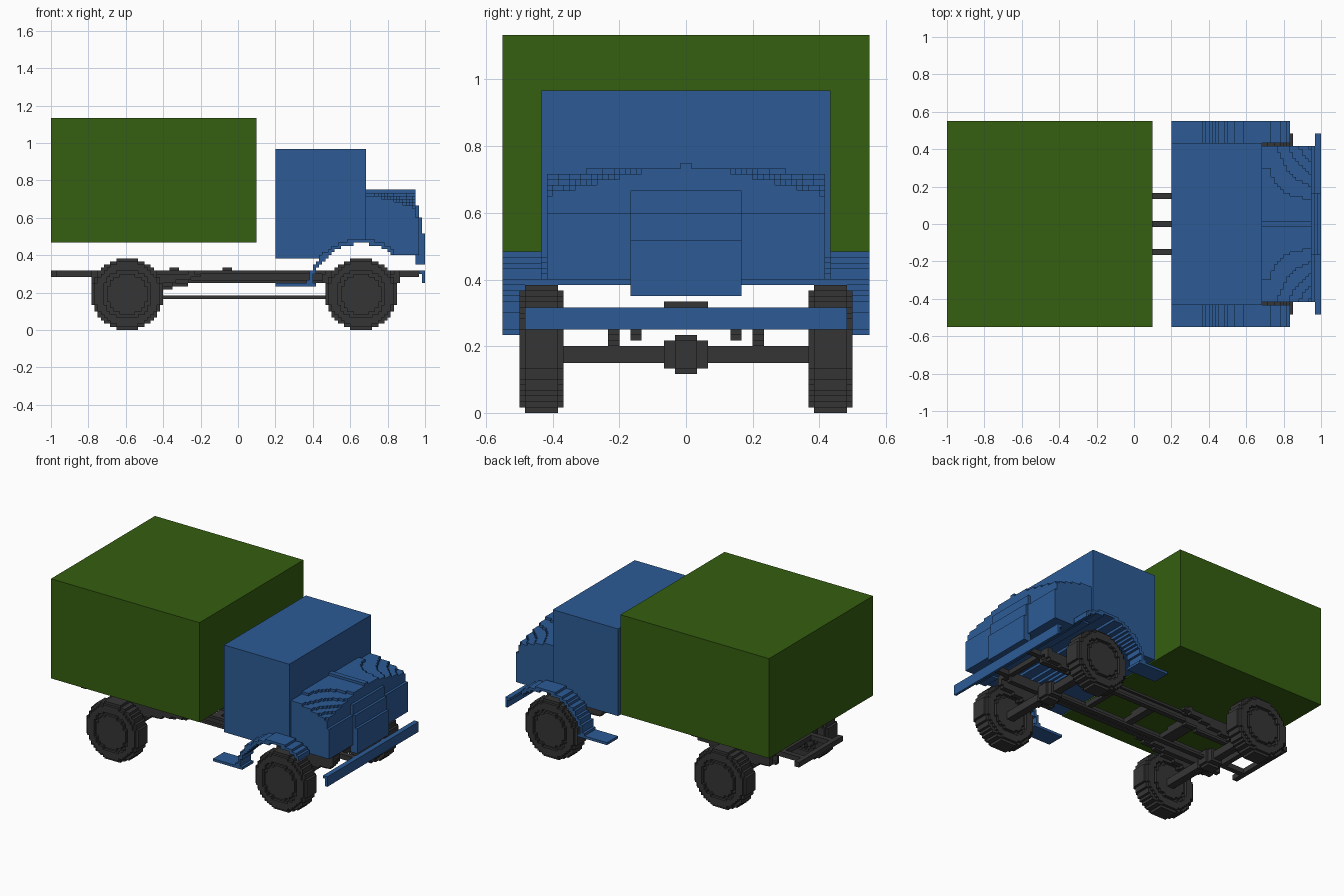
import bpy, bmesh
from math import hypot
from mathutils import Vector

U = 1 / 60  # one grid cell
if "Cube" in bpy.data.objects:
    bpy.data.objects.remove(bpy.data.objects["Cube"])


def material(name, rgb):
    m = bpy.data.materials.new(name)
    m.use_nodes = True
    m.diffuse_color = (*rgb, 1)
    m.node_tree.nodes["Principled BSDF"].inputs["Base Color"].default_value = (*rgb, 1)
    return m


BLUE = material("cab blue", (0.026, 0.105, 0.305))
GREEN = material("canvas green", (0.035, 0.112, 0.005))
GREY = material("dark grey", (0.036, 0.036, 0.036))


def finish(name, bm, mat):
    bmesh.ops.recalc_face_normals(bm, faces=bm.faces)
    me = bpy.data.meshes.new(name)
    bm.to_mesh(me)
    bm.free()
    me.materials.append(mat)
    ob = bpy.data.objects.new(name, me)
    bpy.context.scene.collection.objects.link(ob)
    return ob


def box(name, mat, x, y, z):
    """Box from (low, high) ranges in grid cells."""
    bm = bmesh.new()
    bmesh.ops.create_cube(bm, size=1)
    for v in bm.verts:
        v.co = Vector([(r[0] if c < 0 else r[1]) * U for c, r in zip(v.co, (x, y, z))])
    return finish(name, bm, mat)


def cells(name, mat, x, y, z, inside):
    """Stepped solid: outer skin of all cells whose centre passes the rule."""
    full = {(i, j, k) for i in range(*x) for j in range(*y) for k in range(*z)
            if inside(i + .5, j + .5, k + .5)}
    bm = bmesh.new()
    verts = {}

    def corner(p):
        if p not in verts:
            verts[p] = bm.verts.new(Vector(p) * U)
        return verts[p]

    for c in full:
        for axis in range(3):
            for side in (0, 1):
                n = list(c)
                n[axis] += 2 * side - 1
                if tuple(n) in full:
                    continue
                a, b = (axis + 1) % 3, (axis + 2) % 3
                quad = []
                for da, db in ((0, 0), (1, 0), (1, 1), (0, 1)):
                    p = list(c)
                    p[axis] += side
                    p[a] += da
                    p[b] += db
                    quad.append(corner(tuple(p)))
                bm.faces.new(quad if side else quad[::-1])
    bmesh.ops.dissolve_limit(bm, angle_limit=0.01, verts=bm.verts, edges=bm.edges)
    return finish(name, bm, mat)


REAR, FRONT, AXLE_Z = -35.5, 39.5, 11.5


def arch(x, z):
    return hypot(x - FRONT, z - AXLE_Z)


# Cargo box
box("cargo_box", GREEN, (-60, 6), (-33, 33), (28, 68))

# Cab, cut by the wheel arch
cells("cab", BLUE, (12, 41), (-26, 26), (23, 58), lambda x, y, z: arch(x, z) > 16.2)


# Bonnet, falling away towards its front corners, with a stepped nose
def bonnet(x, y, z):
    y = abs(y)
    if arch(x, z) < 16.2:
        return False
    top = 45 if y < 1 else 44 - max(0, y - 6) / 19 * (x - 41) * 0.3
    if y > 18:
        top = min(top, 43)
    nose = 57 + (z < 40) + (z < 36) + (z < 31) if y < 10 else 57 + (z < 36)
    low = 21 if y < 10 and x > 57 else 24
    return low < z < top and x < nose


cells("bonnet", BLUE, (41, 60), (-25, 25), (21, 45), bonnet)


# Wings with running boards
def wing(x, y, z):
    board = x < 25 and z < 15
    rim = 16.2 < arch(x, z) < 17.7 and x < 50
    return board or rim


for side, y in (("right", (-33, -26)), ("left", (26, 33))):
    cells(side + "_wing", BLUE, (12, 50), y, (14, 30), wing)

# Channel bumper
box("bumper_face", BLUE, (59, 60), (-29, 29), (15, 19))
box("bumper_flange", BLUE, (58, 59), (-29, 29), (18, 19))


# Wheels: chamfered tread and a grooved rim on both sides
def wheel(name, cx, y0):
    def rule(x, y, z):
        r = hypot(x - cx, z - AXLE_Z)
        shoulder = not y0 + 1 < y < y0 + 7
        if shoulder and 6.6 < r < 8:
            return False
        return r < (10.6 if shoulder else 11.5)
    cx0 = int(cx - 11.5)
    cells(name, GREY, (cx0, cx0 + 23), (y0, y0 + 8), (0, 23), rule)


for end, cx in (("front", FRONT), ("rear", REAR)):
    for side, y0 in (("right", -30), ("left", 22)):
        wheel(end + "_" + side + "_wheel", cx, y0)
    box(end + "_axle", GREY, (cx - 1.5, cx + 1.5), (-22, 22), (9, 12))
    cells(end + "_differential", GREY, (int(cx - 4.5), int(cx + 4.5)), (-4, 4), (7, 14),
          lambda x, y, z, cx=cx: hypot(x - cx, z - 10.5) < (4 if abs(y) < 2 else 3))
box("drive_shaft", GREY, (REAR, FRONT), (-1, 1), (10, 11))


# Channel rails, deepest above the rear axle
def rail(x, y, z):
    y = abs(y)
    if x < -47 or x > 51:
        low = 17
    elif x < -10:
        low = min(15, 13 + max(0, x + 24) * 0.18)
    else:
        low = 15
    flange = z > 18 or low < z < low + 1
    return z > low and (flange or y < 9)


# Stacked leaf springs
def spring(centre):
    return lambda x, y, z: z > 12 + abs(x - centre) * 0.22


for side, s in (("right", -1), ("left", 1)):
    def span(a, b):
        return (a, b) if s > 0 else (-b, -a)
    cells(side + "_rail", GREY, (-60, 58), span(8, 10), (12, 19), rail)
    cells(side + "_rear_spring", GREY, (-47, -12), span(12, 14), (12, 18), spring(REAR))
    cells(side + "_front_spring", GREY, (27, 52), span(12, 14), (12, 18), spring(FRONT))
    for x in (-47, -16, 28, 50):
        box(side + "_spring_hanger", GREY, (x, x + 2), span(10, 14), (17, 19))

# Crossmembers
for x in (-50, -24, 14, 50):
    box("crossmember", GREY, (x, x + 2), (-8, 8), (17, 19))
for x in (-22, -5):
    box("raised_crossmember", GREY, (x, x + 3), (-4, 4), (17, 20))
    box("crossmember", GREY, (x, x + 3), (-8, 8), (17, 19))
box("rear_crossmember", GREY, (-60, -58), (-14, 14), (17, 19))
